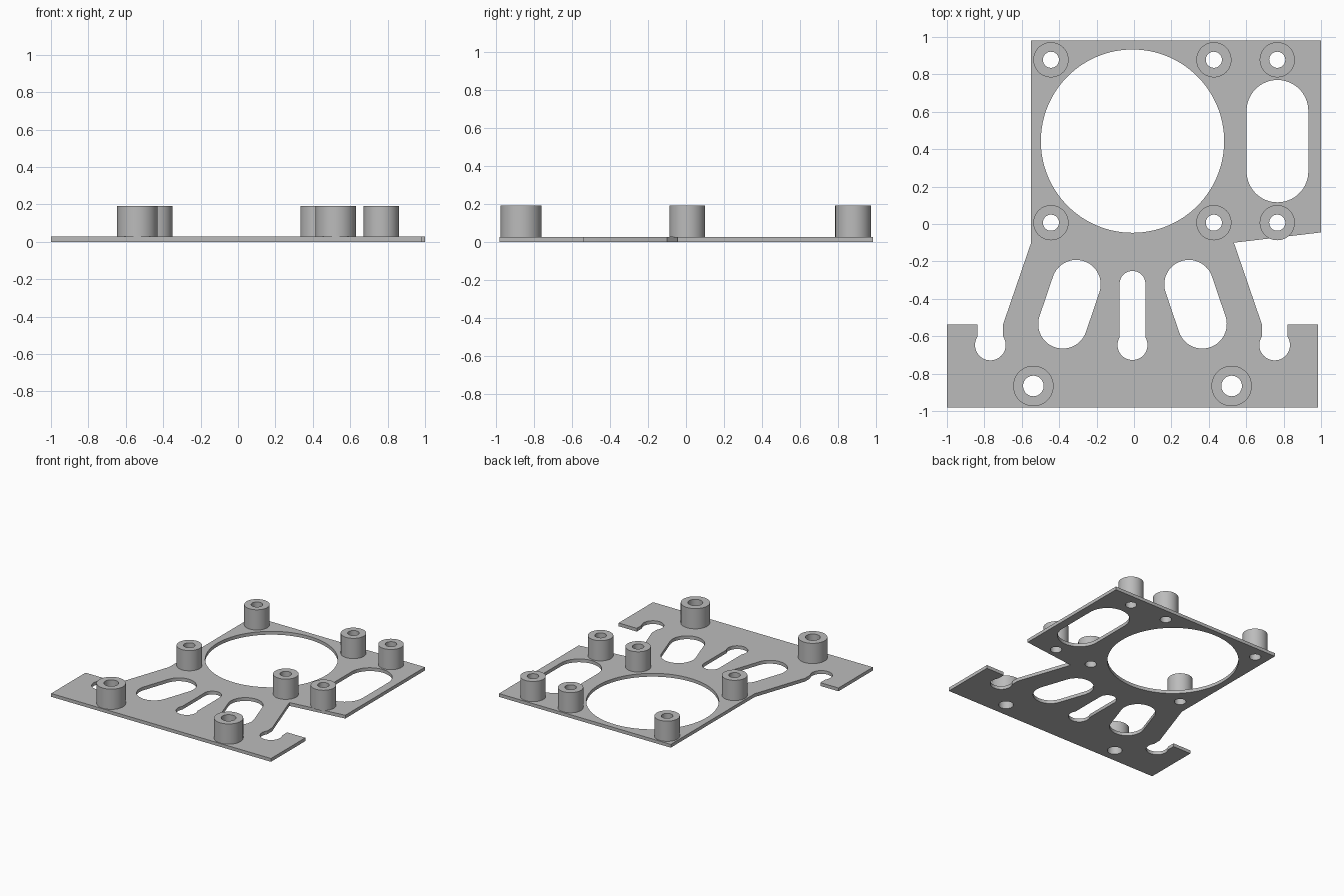
import bpy, bmesh
from math import sin, cos, pi, acos, atan2

if "Cube" in bpy.data.objects:
    bpy.data.objects.remove(bpy.data.objects["Cube"])

AXIS = -0.008     # mirror line of the lower half
PLATE = 0.027     # plate thickness
TOP = 0.192       # top of the standoffs

grey = bpy.data.materials.new("grey")
grey.use_nodes = True
colour = (0.5, 0.5, 0.5, 1)
grey.diffuse_color = colour
grey.node_tree.nodes["Principled BSDF"].inputs["Base Color"].default_value = colour


def arc(x, y, r, start, end, n=32):
    return [(x + r * cos(start + (end - start) * i / n),
             y + r * sin(start + (end - start) * i / n)) for i in range(n + 1)]


def circle(x, y, r, n=64):
    return arc(x, y, r, 0, 2 * pi, n)[:-1]


def oblong(a, b, r):
    """Rounded slot between two centres."""
    t = atan2(b[1] - a[1], b[0] - a[0])
    return arc(*b, r, t - pi / 2, t + pi / 2) + arc(*a, r, t + pi / 2, t + 3 * pi / 2)


def bulb(x, y, r, half):
    """Lower bulb of a keyhole, from the left of its neck round to the right."""
    t = acos(half / r)
    return arc(x, y, r, pi - t, 2 * pi + t)


def mirror(points):
    return [(2 * AXIS - x, y) for x, y in points]


def extrude(name, loops, z0, z1):
    """Solid from an outline followed by its holes."""
    curve = bpy.data.curves.new(name, 'CURVE')
    curve.dimensions = '2D'
    curve.fill_mode = 'BOTH'
    curve.extrude = (z1 - z0) / 2
    for loop in loops:
        spline = curve.splines.new('POLY')
        spline.points.add(len(loop) - 1)
        for point, (x, y) in zip(spline.points, loop):
            point.co = (x, y, 0, 1)
        spline.use_cyclic_u = True
    temp = bpy.data.objects.new(name + "_curve", curve)
    bpy.context.collection.objects.link(temp)
    bpy.context.view_layer.update()
    mesh = bpy.data.meshes.new_from_object(
        temp.evaluated_get(bpy.context.evaluated_depsgraph_get()))
    bpy.data.objects.remove(temp)

    bm = bmesh.new()
    bm.from_mesh(mesh)
    bmesh.ops.remove_doubles(bm, verts=bm.verts, dist=1e-5)
    bmesh.ops.translate(bm, verts=bm.verts, vec=(0, 0, (z0 + z1) / 2))
    bmesh.ops.recalc_face_normals(bm, faces=bm.faces)
    bm.to_mesh(mesh)
    bm.free()
    mesh.materials.clear()
    mesh.materials.append(grey)
    obj = bpy.data.objects.new(name, mesh)
    bpy.context.collection.objects.link(obj)
    bpy.ops.object.select_all(action='DESELECT')
    obj.select_set(True)
    bpy.context.view_layer.objects.active = obj
    bpy.ops.object.shade_smooth_by_angle(angle=pi / 6)
    return obj


# Standoff positions: name, x, y, outer radius, bore radius
standoffs = [(f"{row}_{side}_standoff", x, y, 0.094, 0.043)
             for row, y in (("back", 0.878), ("middle", 0.007))
             for side, x in (("right", -0.444), ("left", 0.427), ("outer_left", 0.766))]
standoffs += [(f"front_{side}_standoff", AXIS + s * 0.53, -0.866, 0.108, 0.055)
              for side, s in (("right", -1), ("left", 1))]

# Plate outline: one foot with its open keyhole, mirrored to the other side
foot = ([(-1, -0.98), (-1, -0.537), (-0.836, -0.537)]
        + bulb(-0.768, -0.647, 0.082, 0.068)
        + [(-0.70, -0.537)])
outline = (foot + [(-0.55, -0.10), (-0.55, 0.982), (1, 0.982), (1, -0.045), (0.534, -0.10)]
           + mirror(foot)[::-1])

# Openings in the plate
slanted = oblong((-0.309, -0.323), (-0.381, -0.535), 0.131)
keyhole = arc(AXIS, -0.32, 0.069, 0, pi) + bulb(AXIS, -0.647, 0.08, 0.069)
openings = [circle(AXIS, 0.443, 0.49, 128),
            oblong((0.767, 0.281), (0.767, 0.605), 0.165),
            slanted, mirror(slanted), keyhole]
bores = [circle(x, y, bore) for _, x, y, _, bore in standoffs]
extrude("mounting_plate", [outline] + openings + bores, 0, PLATE)

# Hollow standoffs on the plate
for name, x, y, radius, bore in standoffs:
    extrude(name, [circle(x, y, radius), circle(x, y, bore)], PLATE, TOP)
